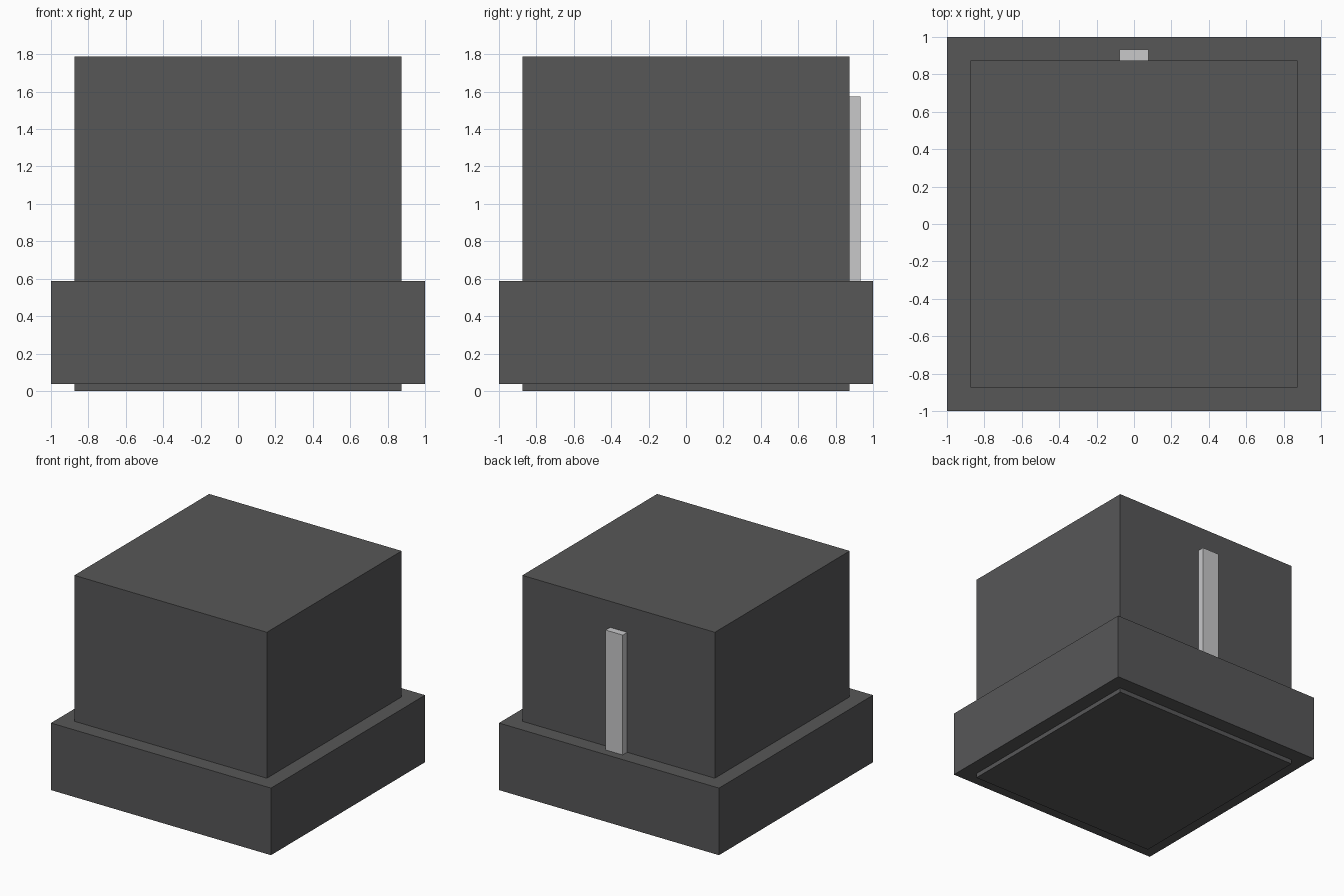
import bpy
import bmesh

cube = bpy.data.objects.get("Cube")
if cube:
    bpy.data.objects.remove(cube, do_unlink=True)


def make_material(name, value):
    mat = bpy.data.materials.new(name)
    mat.use_nodes = True
    colour = (value, value, value * 1.02, 1)
    mat.diffuse_color = colour
    mat.node_tree.nodes["Principled BSDF"].inputs["Base Color"].default_value = colour
    return mat


def make_box(name, low, high, mat):
    """Axis-aligned box between two opposite corners."""
    bm = bmesh.new()
    bmesh.ops.create_cube(bm, size=1)
    for v in bm.verts:
        v.co = [a + (c + 0.5) * (b - a) for c, a, b in zip(v.co, low, high)]
    mesh = bpy.data.meshes.new(name)
    bm.to_mesh(mesh)
    bm.free()
    mesh.materials.append(mat)
    obj = bpy.data.objects.new(name, mesh)
    bpy.context.collection.objects.link(obj)
    return obj


dark = make_material("dark grey", 0.095)
light = make_material("light grey", 0.58)

HALF = 0.875      # half width of the core
COLLAR_TOP = 0.588

# Square core running from the ground to the top
make_box("body", (-HALF, -HALF, 0), (HALF, HALF, 1.787), dark)

# Wide collar around the lower part, lifted slightly off the ground
make_box("base_collar", (-1, -1, 0.037), (1, 1, COLLAR_TOP), dark)

# Upright strip on the back, standing on the collar
make_box("back_strip", (-0.078, HALF, COLLAR_TOP), (0.078, 0.933, 1.573), light)
